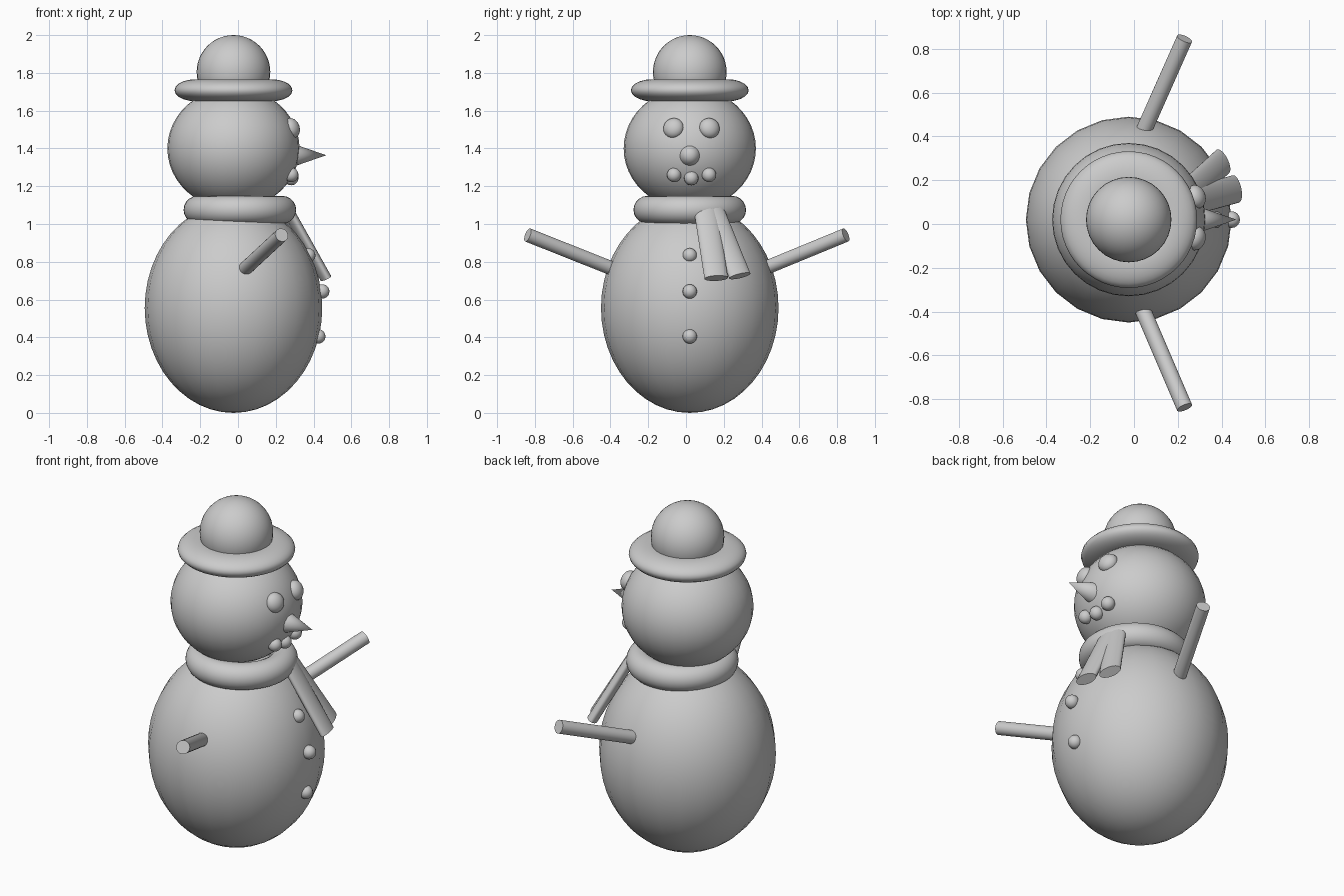
import bpy
import math
from mathutils import Matrix, Vector

cube = bpy.data.objects.get("Cube")
if cube:
    bpy.data.objects.remove(cube, do_unlink=True)

grey = bpy.data.materials.new("plain grey")
grey.use_nodes = True
grey.diffuse_color = (0.6, 0.6, 0.6, 1)
grey.node_tree.nodes["Principled BSDF"].inputs["Base Color"].default_value = (0.6, 0.6, 0.6, 1)

CX, CY = -0.024, 0.02            # axis shared by body, head and hat
HEAD = Vector((CX, CY, 1.4))
HEAD_R = Vector((0.35, 0.35, 0.322))


def finish(name):
    ob = bpy.context.object
    ob.name = name
    ob.data.materials.append(grey)
    bpy.ops.object.shade_smooth_by_angle(angle=math.radians(40))
    return ob


def ball(name, loc, radii, segs=24, rings=24):
    bpy.ops.mesh.primitive_uv_sphere_add(segments=segs, ring_count=rings, radius=1, location=loc)
    bpy.context.object.scale = radii
    return finish(name)


def ring(name, loc, major, minor, z_scale=1):
    bpy.ops.mesh.primitive_torus_add(major_radius=major, minor_radius=minor, location=loc,
                                     major_segments=48, minor_segments=20)
    bpy.context.object.scale.z = z_scale
    return finish(name)


def rod(name, start, end, width, thick, side=(0, 1, 0)):
    """Elliptical cylinder from start to end; side is the wide direction."""
    start, end = Vector(start), Vector(end)
    z = (end - start).normalized()
    y = z.cross(Vector(side)).normalized()
    x = y.cross(z)
    bpy.ops.mesh.primitive_cylinder_add(vertices=24, radius=1, depth=1)
    ob = finish(name)
    frame = Matrix((x, y, z)).transposed().to_4x4()
    ob.matrix_world = (Matrix.Translation((start + end) / 2) @ frame
                       @ Matrix.Diagonal((width, thick, (end - start).length, 1)))


# Body and head
ball("body", (CX, CY, 0.556), (0.47, 0.47, 0.556))
ball("head", HEAD, HEAD_R, 32)

# Hat
ring("hat_brim", (CX, CY, 1.708), 0.2, 0.112, 0.52)
ball("hat_crown", (CX, CY, 1.805), (0.195, 0.195, 0.195), 32)

# Eyes, flattened against the head surface
for label, y in (("front", -0.066), ("back", 0.124)):
    loc = Vector((0.283, y, 1.507))
    eye = ball(label + "_eye", loc, (0.055, 0.055, 0.042))
    out = loc - HEAD
    eye.rotation_euler = out.to_track_quat("Z", "Y").to_euler()

# Carrot nose
bpy.ops.mesh.primitive_cone_add(vertices=24, radius1=0.059, radius2=0, depth=0.17,
                                location=(0.382, CY, 1.364), rotation=(0, math.pi / 2, 0))
finish("nose")

# Mouth pebbles
for i, (y, z) in enumerate(((-0.063, 1.26), (0.028, 1.243), (0.122, 1.26))):
    ball(f"mouth_pebble_{i + 1}", (0.282, y, z), (0.038,) * 3, 16, 12)

# Buttons
for i, (x, z) in enumerate(((0.372, 0.834), (0.446, 0.643), (0.425, 0.405))):
    ball(f"button_{i + 1}", (x, CY, z), (0.038,) * 3, 16, 12)

# Scarf with two hanging tails
ring("scarf", (0.01, CY, 1.075), 0.224, 0.074)
rod("scarf_tail_long", (0.265, 0.105, 1.07), (0.465, 0.16, 0.713), 0.064, 0.029, (-0.2, 1, 0))
rod("scarf_tail_short", (0.25, 0.145, 1.07), (0.405, 0.285, 0.725), 0.062, 0.029, (-0.35, 1, 0))

# Stick arms
for label, s in (("front", -1), ("back", 1)):
    rod(label + "_arm", (0.026, s * 0.372 + 0.012, 0.752), (0.231, s * 0.842 + 0.004, 0.942),
        0.037, 0.037, (1, 0, 0))
